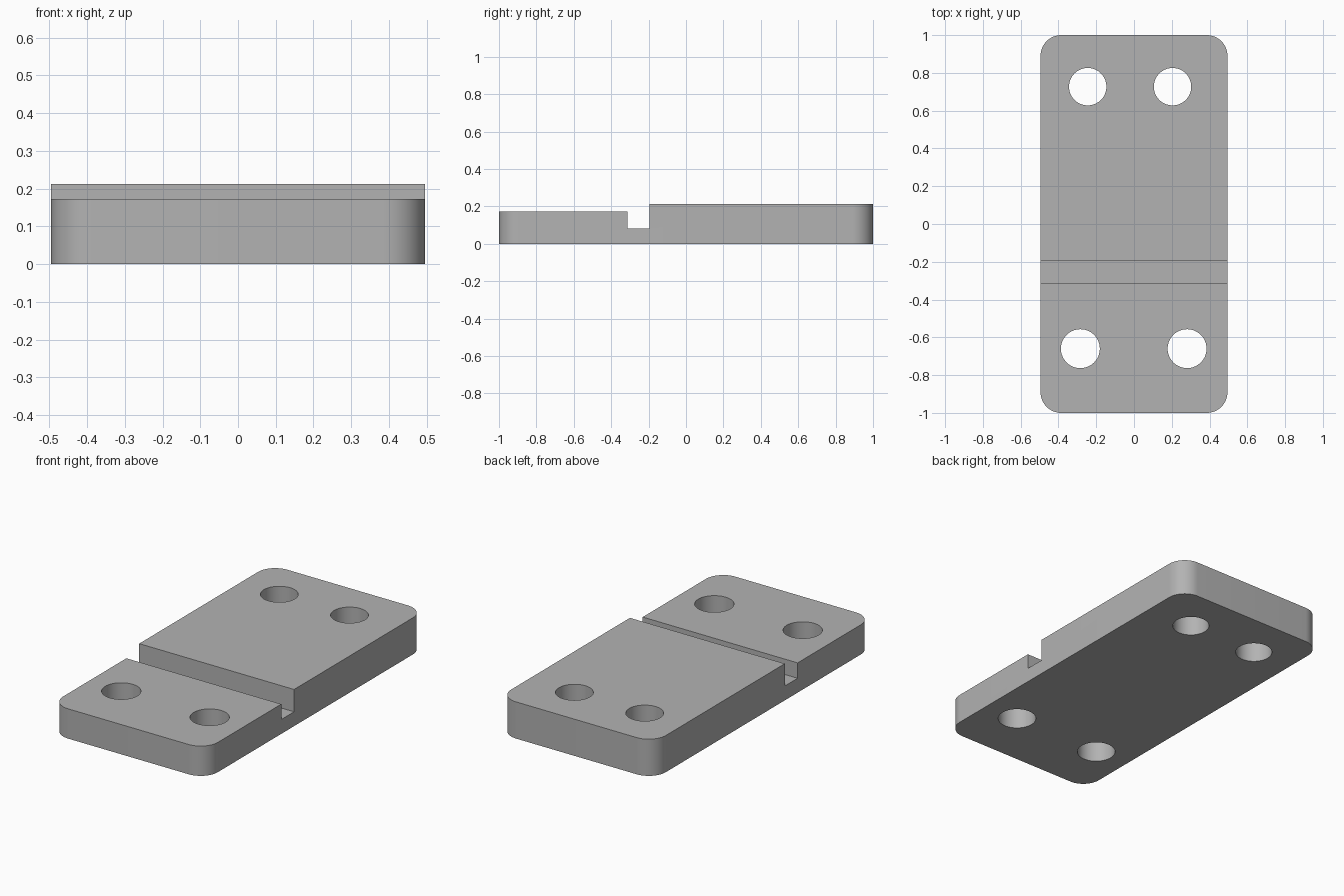
import bpy, bmesh, math

cube = bpy.data.objects.get("Cube")
if cube:
    bpy.data.objects.remove(cube, do_unlink=True)

HALF_W, HALF_L, CORNER = 0.495, 1.0, 0.11
HIGH, LOW, FLOOR = 0.212, 0.172, 0.083
STEP_Y, SLOT_Y = -0.195, -0.312

grey = bpy.data.materials.new("light_grey")
grey.use_nodes = True
colour = (0.45, 0.45, 0.45, 1)
grey.diffuse_color = colour
grey.node_tree.nodes["Principled BSDF"].inputs["Base Color"].default_value = colour


def prism(name, outline, depth):
    """Extrude a closed outline of 3D points along a vector."""
    bm = bmesh.new()
    face = bm.faces.new([bm.verts.new(p) for p in outline])
    new = bmesh.ops.extrude_face_region(bm, geom=[face])["geom"]
    bmesh.ops.translate(bm, vec=depth, verts=[v for v in new if isinstance(v, bmesh.types.BMVert)])
    bmesh.ops.recalc_face_normals(bm, faces=bm.faces)
    mesh = bpy.data.meshes.new(name)
    bm.to_mesh(mesh)
    bm.free()
    obj = bpy.data.objects.new(name, mesh)
    mesh.materials.append(grey)
    bpy.context.collection.objects.link(obj)
    return obj


def arc(cx, cy, r, start, sweep, steps, z):
    angles = [start + sweep * i / steps for i in range(steps + 1)]
    return [(cx + r * math.cos(a), cy + r * math.sin(a), z) for a in angles]


# Plate with rounded vertical corners
outline = []
for i, (sx, sy) in enumerate([(1, 1), (-1, 1), (-1, -1), (1, -1)]):
    outline += arc(sx * (HALF_W - CORNER), sy * (HALF_L - CORNER), CORNER,
                   i * math.pi / 2, math.pi / 2, 16, 0)
plate = prism("stepped_plate", outline, (0, 0, HIGH))

# Step and cross slot, cut by one side profile
profile = [(STEP_Y, 0.4), (STEP_Y, FLOOR), (SLOT_Y, FLOOR),
           (SLOT_Y, LOW), (-1.2, LOW), (-1.2, 0.4)]
cutters = [prism("step_cutter", [(-0.7, y, z) for y, z in profile], (1.4, 0, 0))]

# Four through holes
for x, y, r in [(-0.245, 0.727, 0.099), (0.204, 0.727, 0.099),
                (-0.284, -0.66, 0.103), (0.281, -0.66, 0.103)]:
    circle = arc(x, y, r, 0, math.tau, 64, -0.1)[:-1]
    cutters.append(prism("hole_cutter", circle, (0, 0, 0.5)))

bpy.ops.object.select_all(action="DESELECT")
plate.select_set(True)
bpy.context.view_layer.objects.active = plate
for cutter in cutters:
    mod = plate.modifiers.new("cut", "BOOLEAN")
    mod.operation = "DIFFERENCE"
    mod.solver = "EXACT"
    mod.object = cutter
    bpy.ops.object.modifier_apply(modifier=mod.name)
    bpy.data.objects.remove(cutter, do_unlink=True)
bpy.ops.object.shade_smooth_by_angle(angle=math.radians(30))
